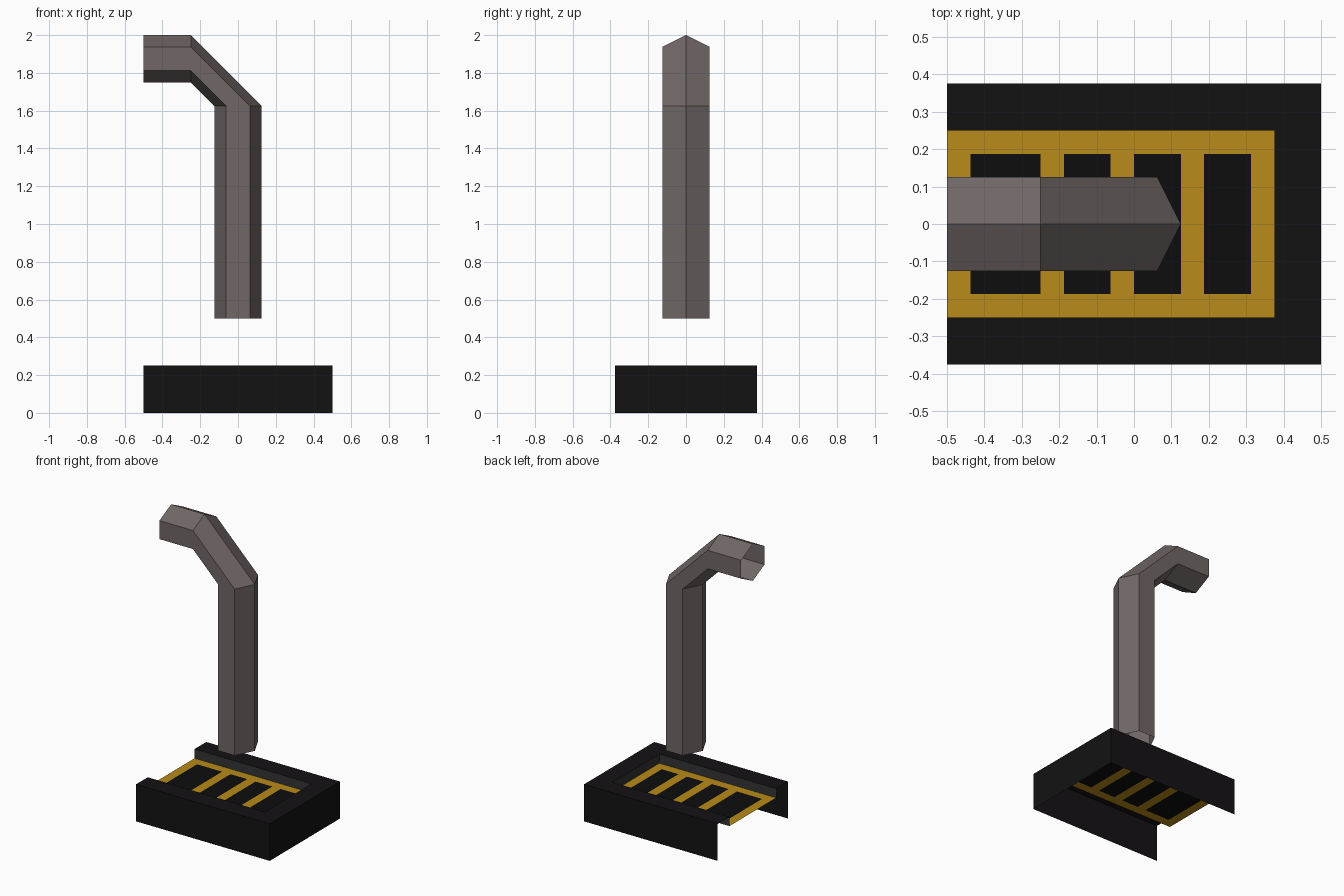
import bpy

if "Cube" in bpy.data.objects:
    bpy.data.objects.remove(bpy.data.objects["Cube"])


def material(name, r, g, b):
    m = bpy.data.materials.new(name)
    m.diffuse_color = (r, g, b, 1)
    m.use_nodes = True
    m.node_tree.nodes["Principled BSDF"].inputs["Base Color"].default_value = m.diffuse_color
    return m


BLACK = material("black_casing", 0.007, 0.006, 0.007)
DARK = material("dark_grey_wall", 0.035, 0.033, 0.034)
PANEL = material("black_panel", 0.004, 0.004, 0.004)
YELLOW = material("yellow_frame", 0.48, 0.26, 0.01)
PIPE = material("pipe_grey", 0.16, 0.135, 0.132)


def make_object(name, verts, faces, mats):
    mesh = bpy.data.meshes.new(name)
    mesh.from_pydata(verts, [], faces)
    for m in mats:
        mesh.materials.append(m)
    obj = bpy.data.objects.new(name, mesh)
    bpy.context.collection.objects.link(obj)
    return obj


def loft(name, rings, closed, mat):
    """Skin a row of equal-length rings with quads, leaving the ends open."""
    n = len(rings[0])
    faces = []
    for r in range(len(rings) - 1):
        for i in range(n if closed else n - 1):
            j = (i + 1) % n
            faces.append((r * n + i, r * n + j, (r + 1) * n + j, (r + 1) * n + i))
    return make_object(name, [p for ring in rings for p in ring], faces, [mat])


def u_path(x_end, y, z):
    """U-shaped outline, open on the left."""
    return [(-0.5, -y, z), (x_end, -y, z), (x_end, y, z), (-0.5, y, z)]


# Casing: outer walls and top rim, open at the left and underneath
loft("base_casing",
     [u_path(0.5, 0.375, 0), u_path(0.5, 0.375, 0.25), u_path(0.375, 0.25, 0.25)],
     False, BLACK)

# Walls of the shallow recess
loft("recess_wall",
     [u_path(0.375, 0.25, 0.25), u_path(0.375, 0.25, 0.1875)], False, DARK)

# Recess floor: yellow frame and bars around four black panels
xs = [-0.5, -0.4375, -0.25, -0.1875, -0.0625, 0, 0.125, 0.1875, 0.3125, 0.375]
ys = [-0.25, -0.1875, 0.1875, 0.25]
nx = len(xs)
verts = [(x, y, 0.1875) for y in ys for x in xs]
cells = [(i, j) for j in range(len(ys) - 1) for i in range(nx - 1)]
faces = [(j * nx + i, j * nx + i + 1, (j + 1) * nx + i + 1, (j + 1) * nx + i)
         for i, j in cells]
grille = make_object("grille_floor", verts, faces, [YELLOW, PANEL])
for poly, (i, j) in zip(grille.data.polygons, cells):
    poly.material_index = 1 if j == 1 and i % 2 else 0

# Bent six-sided pipe, open at both ends
hexagon = [(0.125, 0), (0.0625, 0.125), (-0.0625, 0.125),
           (-0.125, 0), (-0.0625, -0.125), (0.0625, -0.125)]
loft("bent_pipe",
     [[(x, y, 0.5) for x, y in hexagon],
      [(x, y, 1.625) for x, y in hexagon],
      [(-0.25, y, 1.875 + x) for x, y in hexagon],
      [(-0.5, y, 1.875 + x) for x, y in hexagon]],
     True, PIPE)
